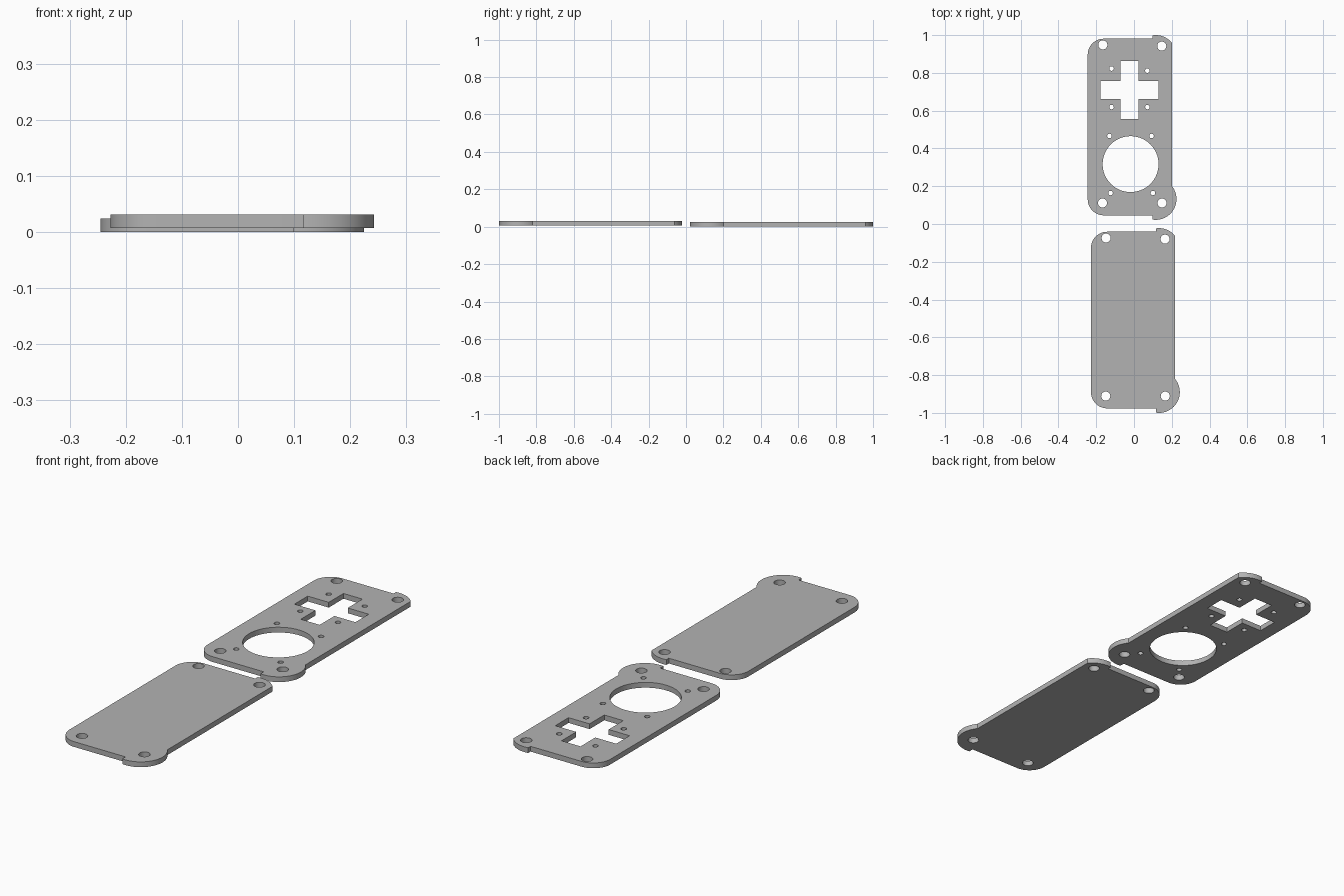
import bpy, bmesh
from math import cos, sin, radians, sqrt, degrees, atan2

cube = bpy.data.objects.get("Cube")
if cube:
    bpy.data.objects.remove(cube)

grey = bpy.data.materials.new("plate grey")
grey.use_nodes = True
colour = (0.45, 0.45, 0.45, 1)
grey.diffuse_color = colour
grey.node_tree.nodes["Principled BSDF"].inputs["Base Color"].default_value = colour

THICK = 0.024
LEFT, RIGHT, BOTTOM, TOP = -0.245, 0.2, 0.046, 0.981
CORNER = 0.085
LOBE_X, LOBE_R, TAB_X = 0.115, 0.11, 0.098


def arc(cx, cy, r, start, end, steps=16):
    angles = [radians(start + (end - start) * i / steps) for i in range(steps + 1)]
    return [(cx + r * cos(a), cy + r * sin(a)) for a in angles]


def circle(cx, cy, r, steps=32):
    return arc(cx, cy, r, 0, 360, steps)[:-1]


def plate_outline():
    # Angles where the round lobes meet the tab step and the right edge
    step = degrees(atan2(sqrt(LOBE_R**2 - (LOBE_X - TAB_X)**2), TAB_X - LOBE_X))
    side = degrees(atan2(sqrt(LOBE_R**2 - (RIGHT - LOBE_X)**2), RIGHT - LOBE_X))
    pts = [(TAB_X, BOTTOM)]
    pts += arc(LOBE_X, 0.132, LOBE_R, -step, side, 28)
    pts += arc(LOBE_X, 0.89, LOBE_R, side, step)
    pts += [(TAB_X, TOP)]
    pts += arc(LEFT + CORNER, TOP - CORNER, CORNER, 90, 180)
    pts += arc(LEFT + CORNER, BOTTOM + CORNER, CORNER, 180, 270)
    return pts


def make_plate(name, loops, location):
    bm = bmesh.new()
    for loop in loops:
        verts = [bm.verts.new((x, y, 0)) for x, y in loop]
        for a, b in zip(verts, verts[1:] + verts[:1]):
            bm.edges.new((a, b))
    bmesh.ops.triangle_fill(bm, use_beauty=True, edges=bm.edges[:], normal=(0, 0, 1))
    ext = bmesh.ops.extrude_face_region(bm, geom=bm.faces[:], use_keep_orig=True)
    top = [g for g in ext["geom"] if isinstance(g, bmesh.types.BMVert)]
    bmesh.ops.translate(bm, verts=top, vec=(0, 0, THICK))
    bmesh.ops.recalc_face_normals(bm, faces=bm.faces[:])
    mesh = bpy.data.meshes.new(name)
    bm.to_mesh(mesh)
    bm.free()
    mesh.materials.append(grey)
    obj = bpy.data.objects.new(name, mesh)
    obj.location = location
    bpy.context.collection.objects.link(obj)
    bpy.ops.object.select_all(action='DESELECT')
    obj.select_set(True)
    bpy.context.view_layer.objects.active = obj
    bpy.ops.object.shade_smooth_by_angle(angle=radians(30))


# Corner screw holes shared by both plates
screw_holes = [circle(x, y, 0.024) for x, y in
               [(-0.165, 0.948), (0.147, 0.942), (-0.167, 0.111), (0.148, 0.111)]]

# Plus-shaped opening, round opening and their small fixing holes
cx, cy, long, short = -0.024, 0.709, 0.154, 0.048
plus = [(cx + x, cy + y) for x, y in [
    (short, short), (short, long), (-short, long), (-short, short),
    (-long, short), (-long, -short), (-short, -short), (-short, -long),
    (short, -long), (short, -short), (long, -short), (long, short)]]
round_opening = circle(-0.018, 0.317, 0.148, 64)
pin_holes = [circle(x, y, 0.012, 20) for x, y in [
    (-0.119, 0.823), (0.071, 0.812), (-0.119, 0.619), (0.071, 0.619),
    (-0.13, 0.466), (0.093, 0.466), (-0.124, 0.164), (0.1, 0.164)]]

make_plate("cover_plate", [plate_outline()] + screw_holes
           + [plus, round_opening] + pin_holes, (0, 0, 0))
make_plate("base_plate", [plate_outline()] + screw_holes, (0.0175, -1.022, 0.007))
